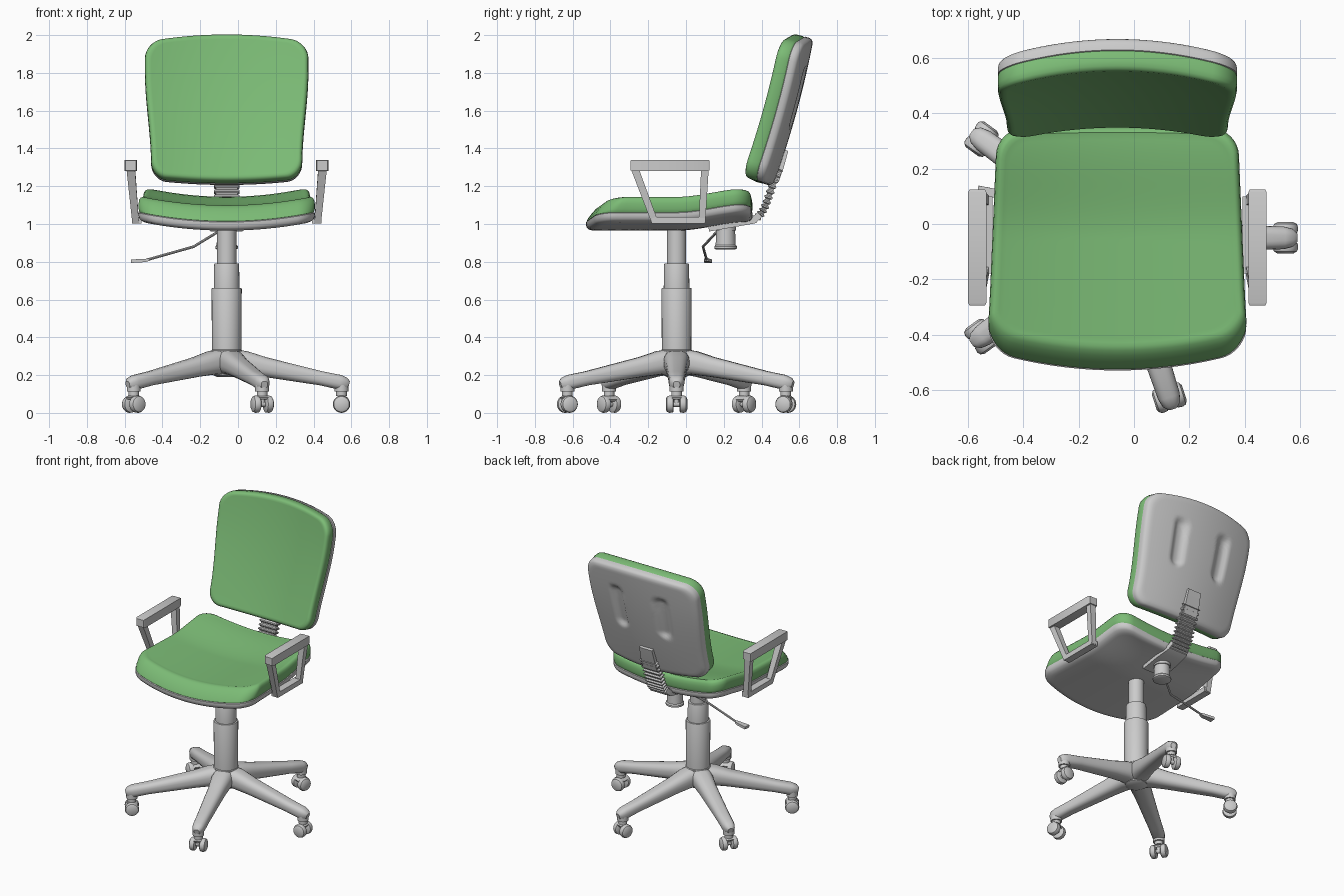
import bpy, bmesh
from math import sin, cos, pi, radians, hypot
from mathutils import Vector as V

if "Cube" in bpy.data.objects:
    bpy.data.objects.remove(bpy.data.objects["Cube"])

CX, CY = -0.06, -0.05          # column axis
X, Y, Z = V((1, 0, 0)), V((0, 1, 0)), V((0, 0, 1))
green = bpy.data.materials.new("green_fabric")
green.diffuse_color = (0.2, 0.5, 0.18, 1)
green.use_nodes = True
green.node_tree.nodes["Principled BSDF"].inputs["Base Color"].default_value = green.diffuse_color


def smooth(t):
    t = min(max(t, 0), 1)
    return t * t * (3 - 2 * t)


def rrect(hx, hy, r, arc, side=1):
    """Rounded rectangle outline as 2D points."""
    corners = []
    for k, (sx, sy) in enumerate(((1, 1), (-1, 1), (-1, -1), (1, -1))):
        c = []
        for i in range(arc + 1):
            a = k * pi / 2 + (i / arc if arc else 0.5) * pi / 2
            rr = r if arc else 0
            c.append((sx * (hx - rr) + rr * cos(a), sy * (hy - rr) + rr * sin(a)))
        corners.append(c)
    pts = []
    for k in range(4):
        pts += corners[k]
        (ax, ay), (bx, by) = corners[k][-1], corners[(k + 1) % 4][0]
        pts += [(ax + (bx - ax) * i / side, ay + (by - ay) * i / side) for i in range(1, side)]
    return pts


def loft(name, sections, mat=None):
    """Skin closed sections and cap both ends."""
    bm = bmesh.new()
    rings = [[bm.verts.new(p) for p in s] for s in sections]
    n = len(rings[0])
    for a, b in zip(rings, rings[1:]):
        for i in range(n):
            bm.faces.new((a[i], a[(i + 1) % n], b[(i + 1) % n], b[i]))
    bm.faces.new(rings[0])
    bm.faces.new(rings[-1])
    bmesh.ops.remove_doubles(bm, verts=bm.verts, dist=1e-5)
    bmesh.ops.recalc_face_normals(bm, faces=bm.faces)
    me = bpy.data.meshes.new(name)
    bm.to_mesh(me)
    bm.free()
    me.shade_smooth()
    me.set_sharp_from_angle(angle=radians(38))
    ob = bpy.data.objects.new(name, me)
    bpy.context.collection.objects.link(ob)
    if mat:
        me.materials.append(mat)
    return ob


def sweep(name, path, sizes, side=X, rnd=0.0, arc=0):
    """Sweep a (rounded) rectangle along a path; sizes are (width along side, height)."""
    path = [V(p) for p in path]
    secs = []
    for i, (p, (w, h)) in enumerate(zip(path, sizes)):
        t = (path[min(i + 1, len(path) - 1)] - path[max(i - 1, 0)]).normalized()
        n = t.cross(side).normalized()
        s = n.cross(t)
        secs.append([p + s * a + n * b for a, b in rrect(w / 2, h / 2, rnd * min(w, h) / 2, arc)])
    return loft(name, secs)


def turned(name, base, axis, profile, side=X):
    """Round part: profile of (distance along axis, radius)."""
    base = V(base)
    return sweep(name, [base + axis * d for d, r in profile],
                 [(2 * r, 2 * r) for d, r in profile], side, 1, 7)


def pad(name, size, h0, edge, h1, deform, mat=None):
    """Upholstery-like slab: flat face, edge profile of (scale, h), flat face."""
    outline = rrect(*size, 8, 16)
    inner = [0.02 + 0.9 * i / 24 for i in range(25)]
    rings = [(s, h0) for s in inner] + edge + [(s, h1) for s in reversed(inner)]
    return loft(name, [[deform(x * s, y * s, h) for x, y in outline] for s, h in rings], mat)


# Seat: tapered plan, bowed front, dished across, rising at the back
def seat_shape(x, y, h):
    bow = 1 - (x / 0.455) ** 2
    y2 = y - 0.06 + bow * (0.07 * min(y, 0) + 0.012 * max(y, 0)) / 0.4
    x2 = x * (0.453 - 0.043 * y) / 0.455
    tuck = 0.085 * smooth((-y2 - 0.22) / 0.22) * max(h - 0.05, 0) / 0.11
    z = 0.965 + h + 0.048 * (x / 0.45) ** 2 + 0.045 * smooth((y2 + 0.05) / 0.38)
    return V((CX + x2, y2 + tuck, z))


seat_size = (0.455, 0.40, 0.09)
pad("seat_shell", seat_size, 0,
    [(0.97, 0.006), (0.99, 0.015), (1, 0.03), (1, 0.045), (0.985, 0.05)], 0.05, seat_shape)
pad("seat_cushion", seat_size, 0.04,
    [(0.975, 0.04), (0.99, 0.05), (1, 0.065), (1, 0.095), (0.993, 0.115), (0.975, 0.128),
     (0.95, 0.134)], 0.132, seat_shape, green)


# Backrest: reclined, curved around the sitter, two oblong dents in the rear shell
def back_shape(u, v, w):
    bow = 1 - (u / 0.42) ** 2
    z = 1.5825 + v + bow * (0.04 * max(v, 0) + 0.025 * min(v, 0)) / 0.3575
    hw = 0.40 + 0.033 * smooth((z - 1.3) / 0.5)
    t = z - 1.2
    y = 0.46 + 0.364 * t - 0.113 * t * t - w - 0.06 * (u / 0.42) ** 2
    if w == 0:
        d = hypot(abs(u) - 0.17, z - min(max(z, 1.56), 1.78))
        y -= 0.024 * (1 - smooth((d - 0.015) / 0.045))
    return V((CX + u * hw / 0.42, y, z + 0.26 * w))


back_size = (0.42, 0.3575, 0.085)
pad("backrest_shell", back_size, 0,
    [(0.97, 0.004), (0.99, 0.012), (1, 0.025), (1, 0.045), (0.985, 0.05)], 0.05, back_shape)
pad("backrest_cushion", back_size, 0.04,
    [(0.975, 0.04), (0.99, 0.046), (1, 0.058), (1, 0.085), (0.992, 0.102), (0.975, 0.112),
     (0.95, 0.118)], 0.118, back_shape, green)

# Armrests, mirrored about the column axis
for s, label in ((1, "right"), (-1, "left")):
    def P(dx, y, z):
        return (CX + s * dx, y, z)
    sweep(label + "_arm_pad", [P(0.507, y, 1.31) for y in (-0.295, -0.285, 0.115, 0.125)],
          [(0.056, 0.052), (0.066, 0.06), (0.066, 0.06), (0.056, 0.052)])
    sweep(label + "_arm_front_post", [P(0.482, -0.165, 1.01), P(0.507, -0.27, 1.29)],
          [(0.035, 0.035), (0.045, 0.04)])
    sweep(label + "_arm_rear_post", [P(0.482, 0.085, 1.01), P(0.507, 0.1, 1.29)],
          [(0.035, 0.035), (0.045, 0.04)])
    sweep(label + "_arm_lower_bar", [P(0.477, -0.18, 1.02), P(0.477, 0.1, 1.02)],
          [(0.05, 0.035)] * 2)

# Gas column, stepped
turned("column", (CX, CY, 0), Z,
       [(0.19, 0.05), (0.2, 0.07), (0.33, 0.082), (0.335, 0.078), (0.655, 0.08), (0.66, 0.078),
        (0.661, 0.068), (0.785, 0.066), (0.79, 0.064), (0.791, 0.051), (0.985, 0.051)])

# Five-star base with twin-wheel casters
for k in range(5):
    a = k * 2 * pi / 5
    out, tan = V((cos(a), sin(a), 0)), V((-sin(a), cos(a), 0))
    hub = V((CX, CY, 0))
    legs = [(0.0, 0.27, 0.14, 0.14), (0.10, 0.265, 0.135, 0.125), (0.2, 0.243, 0.115, 0.105),
            (0.5, 0.183, 0.088, 0.075), (0.6, 0.162, 0.082, 0.078), (0.632, 0.154, 0.066, 0.064),
            (0.648, 0.15, 0.035, 0.036)]
    sweep(f"base_leg_{k}", [hub + out * r + Z * z for r, z, w, h in legs],
          [(w, h) for r, z, w, h in legs], tan, 0.8, 4)
    c = hub + out * 0.608
    turned(f"caster_stem_{k}", c, Z, [(0.05, 0.014), (0.088, 0.014), (0.089, 0.028), (0.112, 0.028),
                                      (0.113, 0.037), (0.17, 0.037)])
    w = c + Z * 0.046
    turned(f"caster_axle_{k}", w, tan, [(-0.03, 0.014), (0.03, 0.014)], Z)
    sweep(f"caster_hood_{k}", [w + Z * 0.02 - out * 0.035, w + Z * 0.046, w + Z * 0.03 + out * 0.03],
          [(0.05, 0.014)] * 3, tan)
    for s in (-1, 1):
        turned(f"caster_wheel_{k}_{'a' if s < 0 else 'b'}", w, tan * s,
               [(0.015, 0.036), (0.02, 0.044), (0.038, 0.046), (0.05, 0.041), (0.057, 0.028)], Z)

# Backrest support: under-seat plate, ribbed bellows, rear plate
sweep("support_under_plate", [(CX, 0.12, 0.975), (CX, 0.25, 0.998), (CX, 0.36, 1.02), (CX, 0.39, 1.05)],
      [(0.17, 0.03), (0.17, 0.03), (0.15, 0.035), (0.13, 0.035)])
ctrl = [V((CX, 0.36, 1.025)), V((CX, 0.435, 1.06)), V((CX, 0.43, 1.17)), V((CX, 0.495, 1.29))]
path, sizes = [], []
for i in range(45):
    t = i / 44
    path.append(ctrl[0] * (1 - t) ** 3 + ctrl[1] * 3 * t * (1 - t) ** 2
                + ctrl[2] * 3 * t * t * (1 - t) + ctrl[3] * t ** 3)
    sizes.append((0.135, 0.045) if i % 4 < 2 else (0.115, 0.027))
sweep("support_bellows", path, sizes)
sweep("support_rear_plate", [(CX, 0.478, 1.23), (CX, 0.505, 1.31), (CX, 0.532, 1.39)],
      [(0.11, 0.03), (0.11, 0.03), (0.10, 0.02)])

# Tension knob under the seat
turned("tension_knob", (CX, 0.21, 0), Z,
       [(0.866, 0.052), (0.87, 0.06), (0.882, 0.06), (0.89, 0.053), (0.965, 0.05), (0.966, 0.056),
        (0.995, 0.056)])

# Height lever with flat handle
sweep("lever_rod", [(-0.07, 0.19, 0.98), (-0.12, 0.155, 0.95), (-0.235, 0.09, 0.88), (-0.49, 0.11, 0.808)],
      [(0.014, 0.014)] * 4, Y, 1, 2)
sweep("lever_handle", [(-0.47, 0.109, 0.812), (-0.49, 0.11, 0.807), (-0.565, 0.118, 0.803)],
      [(0.018, 0.014), (0.03, 0.017), (0.042, 0.018)], Y)
